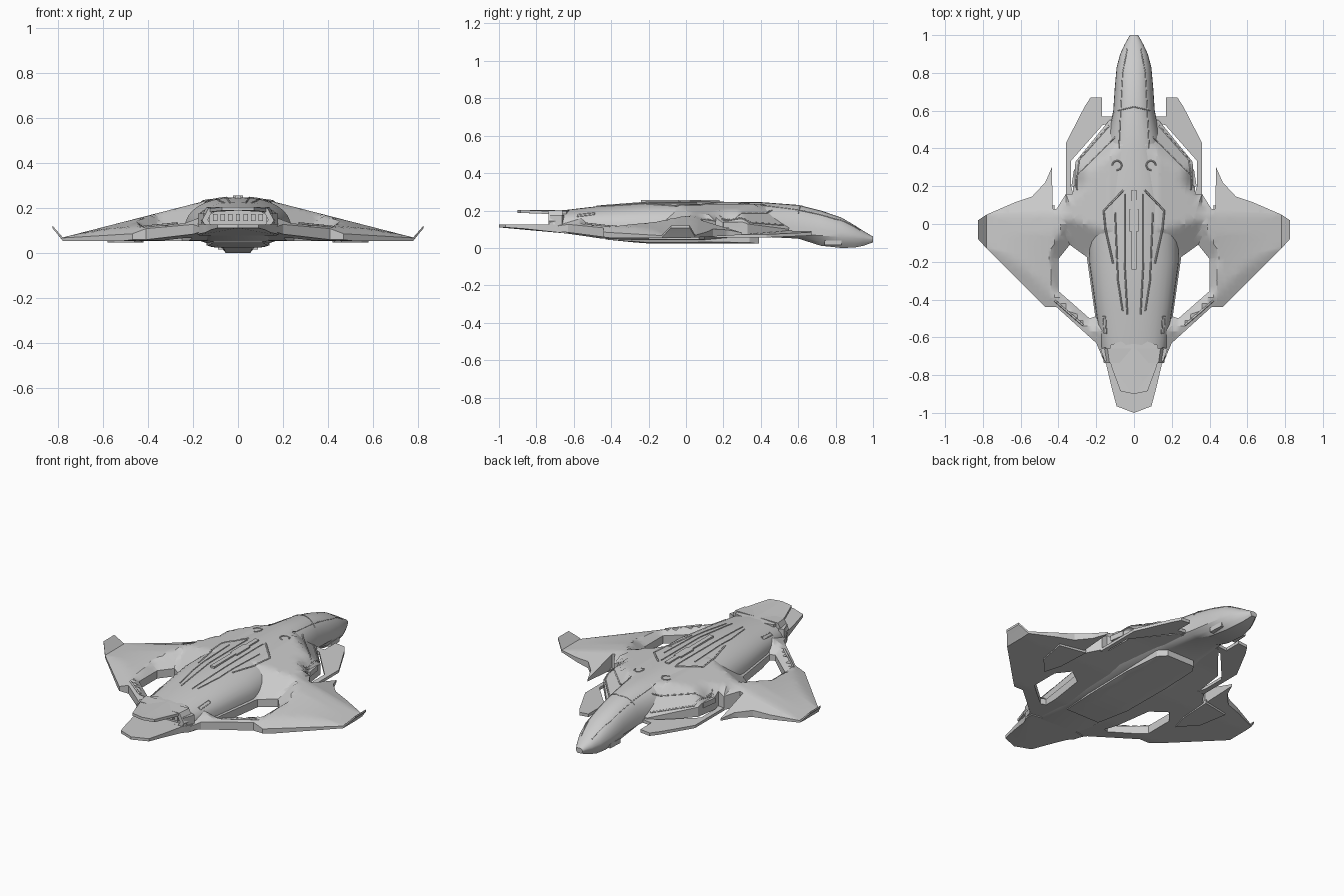
import bpy, bmesh, math
from mathutils import Vector
from mathutils.geometry import tessellate_polygon

if "Cube" in bpy.data.objects:
    bpy.data.objects.remove(bpy.data.objects["Cube"])

# fuselage stations: y, half width, belly half width, z top, z widest, z bottom
STATIONS = [
    (1.0, .022, .012, .060, .045, .030), (.95, .050, .030, .090, .048, .012),
    (.90, .073, .045, .122, .052, .002), (.83, .092, .055, .163, .058, .0),
    (.72, .102, .060, .200, .066, .012), (.60, .110, .060, .230, .075, .050),
    (.40, .150, .090, .245, .09, .060), (.10, .240, .130, .248, .09, .040),
    (-.20, .238, .130, .246, .10, .040), (-.45, .203, .120, .226, .105, .050),
    (-.71, .165, .110, .195, .115, .088)]
EXP = 2.3
HOLE = [(.40, -.185), (.34, -.11), (.25, -.175), (.205, -.49), (.235, -.50), (.40, -.355)]


def clamp(v):
    return max(0.0, min(1.0, v))


def station(y):
    for a, b in zip(STATIONS, STATIONS[1:]):
        if b[0] <= y <= a[0]:
            t = (a[0] - y) / (a[0] - b[0])
            return [p + (q - p) * t for p, q in zip(a, b)]
    return STATIONS[-1]


def hole_distance(x, y):
    best = -9
    for (ax, ay), (bx, by) in zip(HOLE, HOLE[1:] + HOLE[:1]):
        n = Vector((ay - by, bx - ax)).normalized()   # outline runs counter-clockwise
        best = max(best, -(n.x * (x - ax) + n.y * (y - ay)))
    return max(0.0, best)


def wing_bottom(x, y):
    if x > .78:
        return wing_top(x, y) - .012
    return .053 + max(0, -.4 - y) * .13 + .02 * clamp(y / .35)


def wing_top(x, y):
    if x > .78:
        return .068 + (x - .78) * 1.15                # upturned tip
    z = .235 - .257 * max(0, x - .13)
    z -= min(.05, max(0, -.05 - y) * .12) * clamp((.75 - x) / .3)
    if x > .36:
        z -= max(0, y - .05) * .3
    if x < .4:                                        # forward shoulder chamfers
        z = min(z, .1 + max(0, .345 - x) * 1.2 + max(0, .2 - y))
        z = min(z, .1 + (.68 - x - y) * .71)
    d = max(0, .91 - x + y) / 1.41                    # trailing edge taper
    z = min(z, .066 + .06 * (.78 - x) + .45 * d)
    z = min(z, .1 + .75 * hole_distance(x, y))        # bevel around opening
    return max(z, wing_bottom(x, y) + .012)


def surface(x, y):
    x = abs(x)
    _, w, _, zt, zm, _ = station(y)
    body = zm + (zt - zm) * (1 - (x / w) ** EXP) ** (1 / EXP) if x < w else 0
    return max(body, wing_top(x, y) if x > .05 and -.7 < y < .56 else 0)


def finish(name, bm, mirror=False, angle=24):
    bmesh.ops.recalc_face_normals(bm, faces=bm.faces)
    me = bpy.data.meshes.new(name)
    bm.to_mesh(me)
    bm.free()
    ob = bpy.data.objects.new(name, me)
    bpy.context.collection.objects.link(ob)
    if mirror:
        ob.modifiers.new("Mirror", 'MIRROR')
    bpy.ops.object.select_all(action='DESELECT')
    ob.select_set(True)
    bpy.context.view_layer.objects.active = ob
    bpy.ops.object.shade_smooth_by_angle(angle=math.radians(angle))
    return ob


def shell(name, outline, top, bottom, hole=None, step=0, lines=()):
    """Plan outline turned into a solid between two height functions, mirrored in x."""
    loops = [[Vector((x, y, 0)) for x, y in lp] for lp in ([outline, hole] if hole else [outline])]
    bm = bmesh.new()
    vs = [bm.verts.new(p) for lp in loops for p in lp]
    for tri in tessellate_polygon(loops):
        bm.faces.new([vs[i] for i in tri])
    cuts = []
    if step:
        cuts += [((i * step, 0, 0), (1, 0, 0)) for i in range(1, int(.84 / step))]
        cuts += [((0, i * step, 0), (0, 1, 0)) for i in range(int(-.7 / step), int(.7 / step))]
    cuts += [((a[0], a[1], 0), (a[1] - b[1], b[0] - a[0], 0)) for a, b in lines]
    for co, no in cuts:
        bmesh.ops.bisect_plane(bm, geom=bm.verts[:] + bm.edges[:] + bm.faces[:],
                               dist=1e-5, plane_co=co, plane_no=Vector(no).normalized())
    low, faces = bm.verts[:], bm.faces[:]
    rim = [e for e in bm.edges if e.is_boundary]
    up = {v: bm.verts.new((v.co.x, v.co.y, top(v.co.x, v.co.y))) for v in low}
    for f in faces:
        bm.faces.new([up[v] for v in f.verts])
    for e in rim:
        a, b = e.verts
        bm.faces.new((a, b, up[b], up[a]))
    for v in low:
        v.co.z = bottom(v.co.x, v.co.y)
    return finish(name, bm, True)


def loft(name, rings, closed=False):
    bm = bmesh.new()
    rows = [[bm.verts.new(p) for p in r] for r in rings]
    pairs = list(zip(rows, rows[1:])) + ([(rows[-1], rows[0])] if closed else [])
    for a, b in pairs:
        for i in range(len(a)):
            j = (i + 1) % len(a)
            bm.faces.new((a[i], a[j], b[j], b[i]))
    if not closed:
        bm.faces.new(rows[0])
        bm.faces.new(rows[-1])
    return finish(name, bm, angle=30)


def trim(name, pts, r=.004, both=True):
    """Thin raised trim line that follows the upper surface."""
    for s in ((1, -1) if both else (1,)):
        path = []
        for (ax, ay), (bx, by) in zip(pts, pts[1:]):
            path += [(ax + (bx - ax) * k / 6, ay + (by - ay) * k / 6) for k in range(7)]
        cu = bpy.data.curves.new(name, 'CURVE')
        cu.dimensions, cu.bevel_depth, cu.bevel_resolution = '3D', r, 0
        cu.use_fill_caps = True
        sp = cu.splines.new('POLY')
        sp.points.add(len(path) - 1)
        for p, (x, y) in zip(sp.points, path):
            p.co = (x * s, y, surface(x, y), 1)
        bpy.context.collection.objects.link(bpy.data.objects.new(name, cu))


def box(name, c, size, mirror=True, rot=0):
    for s in ((1, -1) if mirror else (1,)):
        bpy.ops.mesh.primitive_cube_add(size=1, location=(c[0] * s, c[1], c[2]), rotation=(0, 0, rot * s))
        ob = bpy.context.object
        ob.name, ob.scale = name, size


# fuselage
rings = []
for y, w, wb, zt, zm, zb in STATIONS:
    half = []
    for k in range(9):
        a = k / 8 * math.pi / 2
        half.append((w * math.sin(a) ** (2 / EXP), zm + (zt - zm) * max(0, math.cos(a)) ** (2 / EXP)))
    half += [(w * .55 + wb * .45, zm * .4 + zb * .6), (wb, zb)]
    ring = half + [(-x, z) for x, z in reversed(half[1:])]
    rings.append([(x, y, z) for x, z in ring])
loft("fuselage", rings)

# blended wing body with openings and upturned tips
wing = [(.05, .56), (.13, .55), (.31, .33), (.325, .16), (.36, .16), (.41, .08), (.43, .08),
        (.435, .30), (.47, .22), (.54, .145), (.63, .115), (.78, .05), (.825, .02), (.825, -.08),
        (.78, -.13), (.48, -.43), (.47, -.44), (.41, -.44), (.2, -.63), (.17, -.7), (.05, -.7)]
folds = [((.78, 0), (.78, 1)), ((.13, 0), (.13, 1)), ((.44, -.13), (.34, 0)), ((.34, 0), (.25, -.06)),
         ((.44, 0), (.44, 1)), ((.05, .5), (.25, .3)), ((.36, 0), (.36, 1))]
shell("wing_body", wing, wing_top, wing_bottom, HOLE, .03, folds)

# forward side fins with slot behind them
fin = [(.09, .568), (.17, .568), (.17, .67), (.23, .67), (.262, .62), (.36, .43), (.36, .15),
       (.32, .15), (.333, .20), (.333, .335), (.165, .525), (.09, .53)]
shell("front_fin", fin, lambda x, y: .105 - .09 * x, lambda x, y: .085 - .08 * x)

# belly and underwing panels
belly = [(0, .39), (.09, .39), (.125, .34), (.14, .1), (.135, -.22), (.11, -.43), (0, -.43)]
shell("belly_keel", belly, lambda x, y: .09,
      lambda x, y: .024 + max(0, -.22 - y) * .1 + max(0, x - .11) * .3, step=.1)
shell("underwing_panel", [(.42, .1), (.58, .07), (.55, -.1), (.46, -.2), (.43, -.1)],
      lambda x, y: .07, lambda x, y: .046)

# tail: lower plate, upper deck, nozzle frame and slats
shell("lower_tail_plate", [(0, -.6), (.18, -.64), (.172, -.7), (.148, -.74), (.12, -.86), (.092, -.965), (0, -1)],
      lambda x, y: .126, lambda x, y: .11 + min(0, (-.93 - y) * .11))
shell("upper_tail_deck", [(0, -.6), (.125, -.64), (.135, -.70), (.118, -.76), (.072, -.885), (0, -.9)],
      lambda x, y: .204 - .12 * max(0, x - .07), lambda x, y: .188 - .12 * max(0, x - .07))
oct_pts = [(.16, .145), (.13, .2), (-.13, .2), (-.16, .145), (-.145, .12), (.145, .12)]
loft("nozzle_frame", [[(x * s, y, .158 + (z - .158) * s) for x, z in oct_pts]
                      for y, s in ((-.66, 1.08), (-.735, 1), (-.735, .84), (-.66, .84))], True)
for k in range(-3, 4):
    box("nozzle_slat", (k * .034, -.715, .157), (.02, .02, .03), False)
box("tail_hinge", (.152, -.69, .15), (.03, .07, .05), rot=-.35)

# dorsal spine and trim lines
box("dorsal_spine", (0, -.03, .247), (.026, .42, .016), False)
box("dorsal_block", (0, .02, .249), (.045, .12, .012), False)
trim("dorsal_channel", [(.055, .18), (.16, .07), (.15, -.03), (.11, -.21)], .005)
trim("dorsal_inner_line", [(.05, .16), (.05, -.2), (.035, -.48)])
trim("dorsal_outer_line", [(.1, .06), (.085, -.3), (.06, -.46)])
trim("shoulder_line", [(.10, .46), (.3, .26), (.3, .18)], .004)
trim("intake_frame", [(.13, .52), (.29, .34), (.31, .19)], .005)
trim("canopy_line", [(.035, .93), (.06, .8), (.07, .6), (.08, .4)], .003)
trim("canopy_bow", [(-.085, .6), (0, .62), (.085, .6)], .003, False)
trim("hook_ring", [(.09 + .026 * math.cos(a * .8), .31 + .026 * math.sin(a * .8)) for a in range(7)], .004)
trim("tail_slot", [(.15, -.49), (.145, -.58), (.16, -.58), (.165, -.49), (.15, -.49)], .003)
trim("arm_vent", [(.27, -.535), (.42, -.405)], .006)

# small side vents
box("nose_vent", (.072, .785, .028), (.03, .09, .026), rot=.05)
box("side_intake", (.30, .24, .125), (.05, .09, .03), rot=.15)
